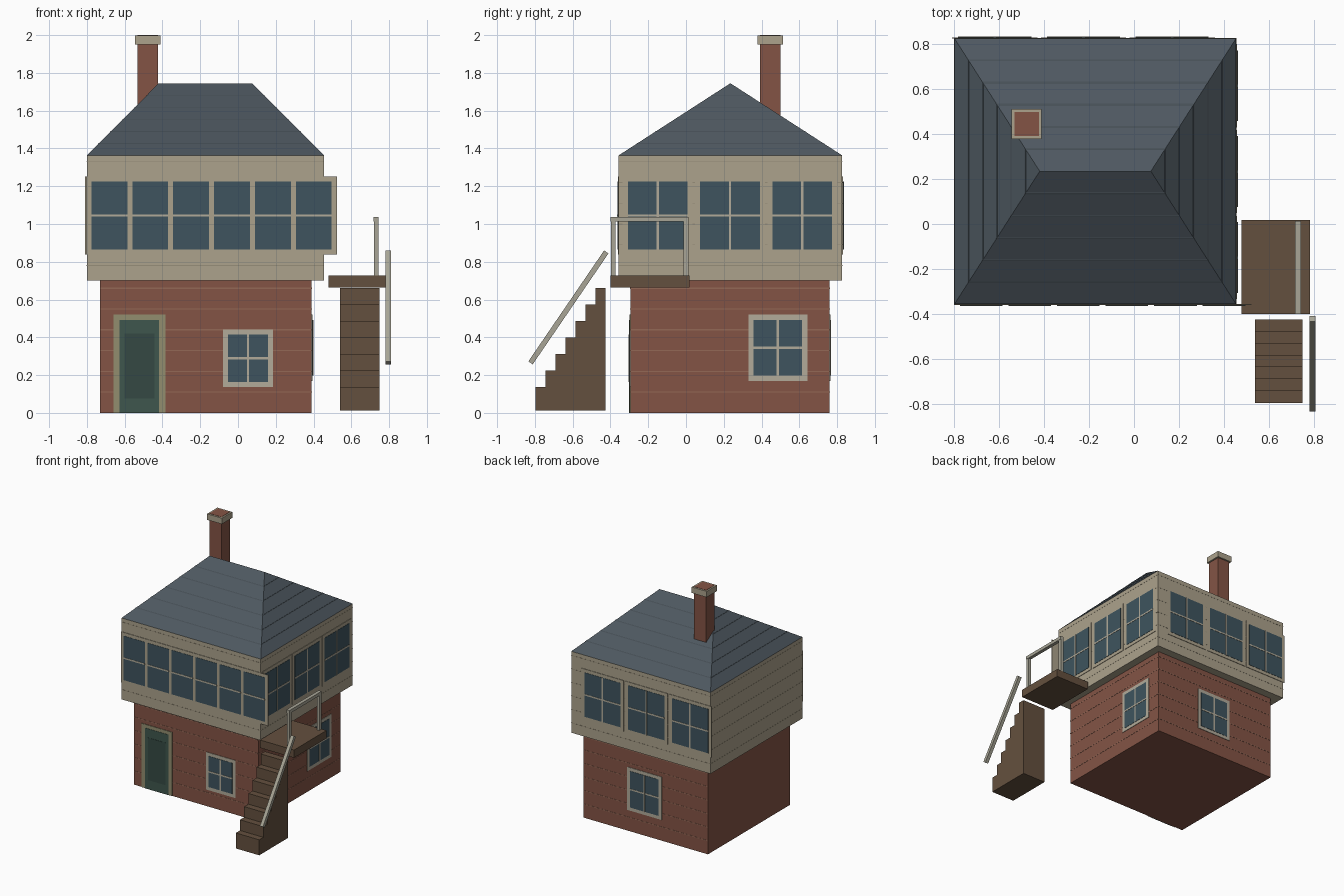
import bpy, math
from mathutils import Vector

if "Cube" in bpy.data.objects:
    bpy.data.objects.remove(bpy.data.objects["Cube"])


def material(name, rgb):
    m = bpy.data.materials.new(name)
    lin = [((c / 255 + 0.055) / 1.055) ** 2.4 for c in rgb]
    m.diffuse_color = (*lin, 1)
    m.use_nodes = True
    m.node_tree.nodes["Principled BSDF"].inputs["Base Color"].default_value = m.diffuse_color
    return m


BRICK = material("brick", (132, 84, 69))
MORTAR = material("mortar", (148, 104, 86))
CREAM = material("cream_paint", (172, 162, 140))
SEAM = material("board_seam", (150, 141, 120))
TRIM = material("window_trim", (178, 171, 154))
GLASS = material("glass", (62, 84, 94))
SLATE = material("slate", (78, 88, 96))
COURSE = material("slate_course", (70, 79, 86))
WOOD = material("wood", (100, 80, 62))
DOOR = material("door_green", (62, 86, 77))
DOOR_DARK = material("door_panel_green", (53, 73, 67))
DOOR_TRIM = material("door_trim", (146, 141, 111))
RAIL = material("rail_paint", (168, 165, 150))


def mesh(name, verts, faces, mat):
    me = bpy.data.meshes.new(name)
    me.from_pydata(verts, [], faces)
    me.materials.append(mat)
    ob = bpy.data.objects.new(name, me)
    bpy.context.collection.objects.link(ob)
    return ob


HULL = [(3, 2, 1, 0), (4, 5, 6, 7), (0, 1, 5, 4), (1, 2, 6, 5), (2, 3, 7, 6), (3, 0, 4, 7)]


def rect(x, y, z):
    return [(x[0], y[0], z), (x[1], y[0], z), (x[1], y[1], z), (x[0], y[1], z)]


def box(name, x, y, z, mat):
    return mesh(name, rect(x, y, z[0]) + rect(x, y, z[1]), HULL, mat)


def panel(name, side, wall, u, z, depth, mat):
    """Thin slab lying on one wall; u runs along the wall."""
    if side == "front":
        return box(name, u, (wall - depth, wall + 0.001), z, mat)
    if side == "back":
        return box(name, u, (wall - 0.001, wall + depth), z, mat)
    return box(name, (wall - 0.001, wall + depth), u, z, mat)


def window(name, side, wall, u, z, upright=True, border=0.027):
    """u and z give the glass opening; the trim surrounds it."""
    panel(name + "_frame", side, wall, (u[0] - border, u[1] + border),
          (z[0] - border, z[1] + border), 0.004, TRIM if wall in (BX[1], BY[0], BY[1]) else CREAM)
    panel(name + "_glass", side, wall, u, z, 0.006, GLASS)
    um, zm = sum(u) / 2, sum(z) / 2
    panel(name + "_crossbar", side, wall, u, (zm - 0.006, zm + 0.006), 0.008, TRIM)
    if upright:
        panel(name + "_upright", side, wall, (um - 0.006, um + 0.006), z, 0.0085, TRIM)


# brick ground floor and overhanging timber cabin
BX, BY = (-0.73, 0.39), (-0.295, 0.76)
UX, UY = (-0.80, 0.455), (-0.357, 0.827)
EAVE, RIDGE = 1.363, 1.745
box("brick_base", BX, BY, (0, 0.71), BRICK)
box("upper_cabin", UX, UY, (0.70, EAVE), CREAM)

# mortar courses and board seams
for i in range(6):
    z = 0.11 * (i + 1)
    for side, wall, u in (("front", BY[0], BX), ("back", BY[1], BX), ("right", BX[1], BY)):
        panel("mortar_line", side, wall, u, (z - 0.003, z + 0.003), 0.0015, MORTAR)
    z = 0.78 + 0.11 * i
    box("board_seam", (UX[0] - 0.001, UX[1] + 0.001), (UY[0] - 0.001, UY[1] + 0.001),
        (z - 0.002, z + 0.002), SEAM)

# hipped roof
RX, RY = (-0.42, 0.075), 0.235
mesh("hipped_roof", rect(UX, UY, EAVE) + [(RX[0], RY, RIDGE), (RX[1], RY, RIDGE)],
     [(3, 2, 1, 0), (0, 1, 5, 4), (1, 2, 5), (2, 3, 4, 5), (3, 0, 4)], SLATE)


def roof_ring(z, grow):
    t = (z - EAVE) / (RIDGE - EAVE)
    mix = lambda a, b: a + (b - a) * t
    return rect((mix(UX[0], RX[0]) - grow, mix(UX[1], RX[1]) + grow),
                (mix(UY[0], RY) - grow, mix(UY[1], RY) + grow), z)


for i in range(1, 6):
    z = EAVE + i * (RIDGE - EAVE) / 6
    mesh("slate_course", roof_ring(z - 0.002, 0.002) + roof_ring(z + 0.002, 0.002), HULL, COURSE)

# chimney
box("chimney_stack", (-0.532, -0.424), (0.392, 0.50), (1.40, 2.0), BRICK)
box("chimney_cap", (-0.545, -0.411), (0.379, 0.513), (1.95, 1.998), CREAM)

# cabin windows
HIGH = (0.865, 1.225)
for i in range(6):
    c = -0.681 + 0.2164 * i
    window("cabin_front_window", "front", UY[0], (c - 0.095, c + 0.095), HIGH, False)
for i in range(3):
    c = -0.15 + 0.383 * i
    window("cabin_right_window", "right", UX[1], (c - 0.158, c + 0.158), HIGH)
    c = 0.17 - 0.395 * i
    window("cabin_back_window", "back", UY[1], (c - 0.163, c + 0.163), HIGH)

# ground floor windows
window("lower_front_window", "front", BY[0], (-0.053, 0.158), (0.163, 0.415))
window("lower_right_window", "right", BX[1], (0.357, 0.615), (0.197, 0.493))
window("lower_back_window", "back", BY[1], (-0.289, -0.031), (0.197, 0.493))

# door
panel("door_frame", "front", BY[0], (-0.66, -0.385), (0, 0.52), 0.004, DOOR_TRIM)
panel("door_leaf", "front", BY[0], (-0.628, -0.417), (0, 0.492), 0.006, DOOR)
panel("door_inset", "front", BY[0], (-0.60, -0.443), (0.075, 0.42), 0.008, DOOR_DARK)

# landing and its railing
box("landing", (0.478, 0.785), (-0.40, 0.018), (0.663, 0.727), WOOD)
for y in (-0.385, 0.0):
    box("landing_post", (0.719, 0.743), (y - 0.013, y + 0.013), (0.72, 1.02), RAIL)
box("landing_rail", (0.717, 0.745), (-0.40, 0.013), (1.012, 1.038), RAIL)

# solid flight of seven steps, extruded from a stepped profile
STEPS, Y0, Y1, Z0 = 7, -0.798, -0.425, 0.012
run = (Y1 - Y0) / STEPS
profile = [(Y1, Z0), (Y0, Z0)]
for i in range(STEPS):
    z = 0.138 + 0.087 * i
    profile += [(Y0 + run * i, z), (Y0 + run * (i + 1), z)]
n = len(profile)
mesh("stair_flight", [(x, y, z) for x in (0.54, 0.75) for y, z in profile],
     [tuple(range(n)), tuple(range(2 * n - 1, n - 1, -1))]
     + [((i + 1) % n, i, n + i, n + (i + 1) % n) for i in range(n)], WOOD)

# sloping handrail beside the stairs
a, b = Vector((0.795, -0.823, 0.265)), Vector((0.795, -0.422, 0.852))
d = b - a
hl = d.length / 2
rail = box("stair_handrail", (-0.014, 0.014), (-hl, hl), (-0.014, 0.014), RAIL)
rail.location = (a + b) / 2
rail.rotation_euler = (math.atan2(d.z, d.y), 0, 0)
